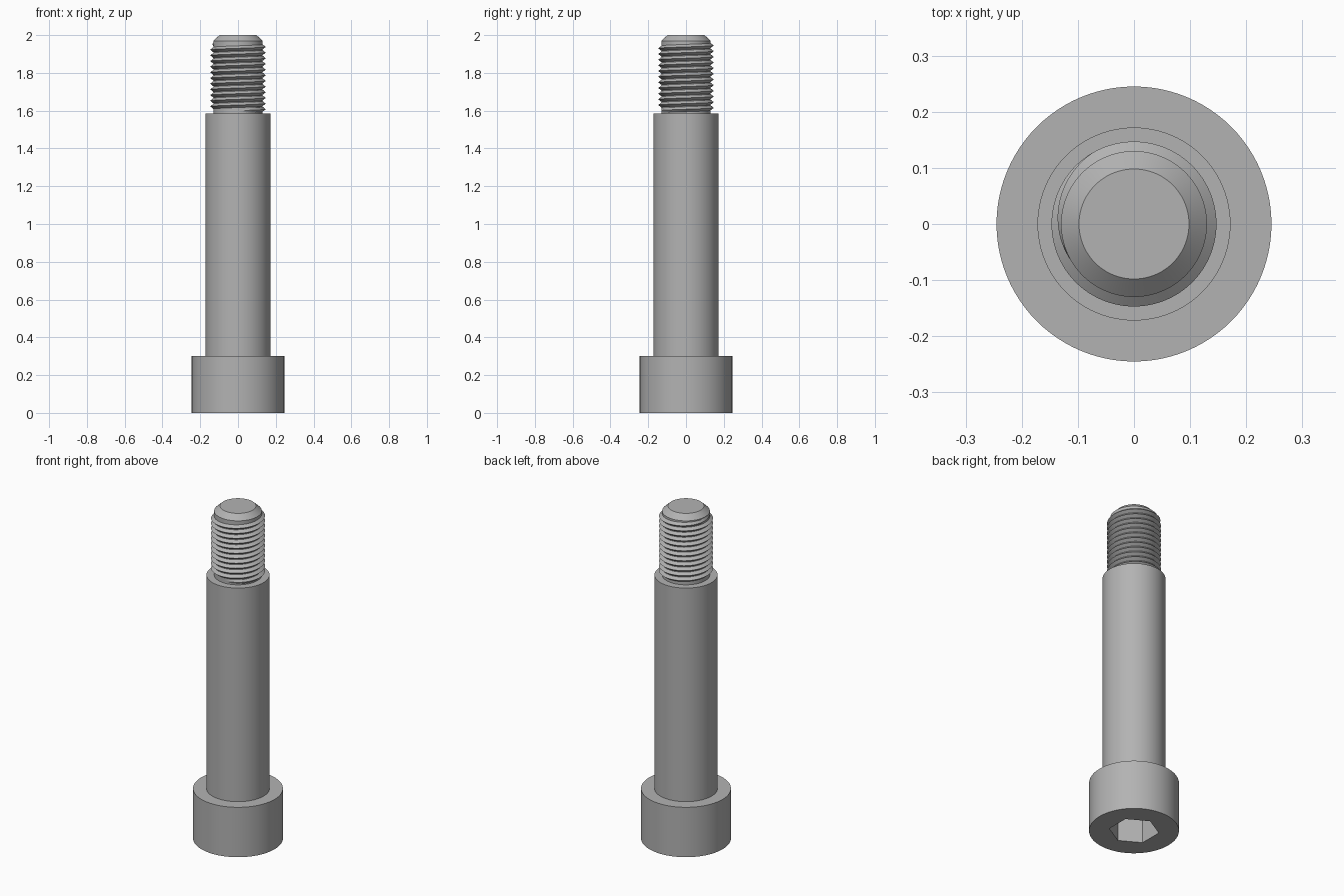
import bpy
import bmesh
from math import sin, cos, tau, pi

cube = bpy.data.objects.get("Cube")
if cube:
    bpy.data.objects.remove(cube)

SIDES = 96
ROOT, CREST = 0.13, 0.147
PITCH, THREAD_LOW, THREAD_HIGH = 0.03, 1.6, 1.955

steel = bpy.data.materials.new("grey steel")
steel.use_nodes = True
steel.diffuse_color = (0.45, 0.45, 0.45, 1)
steel.node_tree.nodes["Principled BSDF"].inputs["Base Color"].default_value = steel.diffuse_color


def make_object(name, bm):
    bmesh.ops.recalc_face_normals(bm, faces=bm.faces)
    mesh = bpy.data.meshes.new(name)
    bm.to_mesh(mesh)
    bm.free()
    mesh.materials.append(steel)
    obj = bpy.data.objects.new(name, mesh)
    bpy.context.collection.objects.link(obj)
    return obj


def shade(obj):
    bpy.ops.object.select_all(action='DESELECT')
    obj.select_set(True)
    bpy.context.view_layer.objects.active = obj
    bpy.ops.object.shade_smooth_by_angle(angle=pi / 6)


def lathe(name, profile, sides=SIDES, turn=0):
    """Closed solid from (radius, height) rings stacked bottom to top."""
    bm = bmesh.new()
    rings = [[bm.verts.new((r * cos(tau * i / sides + turn), r * sin(tau * i / sides + turn), z))
              for i in range(sides)] for r, z in profile]
    for low, high in zip(rings, rings[1:]):
        for i in range(sides):
            j = (i + 1) % sides
            bm.faces.new((low[i], low[j], high[j], high[i]))
    bm.faces.new(rings[0])
    bm.faces.new(rings[-1])
    return make_object(name, bm)


# Head, shoulder and chamfered threaded core as one turned body
body = lathe("screw_body", [(0.245, 0), (0.245, 0.3), (0.172, 0.3), (0.172, 1.585),
                            (ROOT, 1.585), (ROOT, 1.97), (0.098, 2)])

# Hexagonal drive socket cut into the underside of the head
cutter = lathe("socket_cutter", [(0.137, -0.1), (0.137, 0.16)], sides=6, turn=pi / 6)
cutter.hide_render = True
cut = body.modifiers.new("socket", 'BOOLEAN')
cut.operation = 'DIFFERENCE'
cut.solver = 'EXACT'
cut.object = cutter
bpy.context.view_layer.objects.active = body
bpy.ops.object.modifier_apply(modifier=cut.name)
bpy.data.objects.remove(cutter)
shade(body)

# Right-handed helical ridge, fading out at both ends
bm = bmesh.new()
turns = (THREAD_HIGH - THREAD_LOW) / PITCH
steps = int(turns * SIDES)
sections = []
for i in range(steps + 1):
    a = tau * i / SIDES - pi / 2
    z = THREAD_LOW + PITCH * i / SIDES
    fade = min(1, 4 * i / SIDES, 4 * (steps - i) / SIDES)
    tip = ROOT + (CREST - ROOT) * fade
    sections.append([bm.verts.new((r * cos(a), r * sin(a), z + dz))
                     for r, dz in ((ROOT - 0.002, -PITCH / 2), (tip, 0), (ROOT - 0.002, PITCH / 2))])
for p, q in zip(sections, sections[1:]):
    for k in range(2):
        bm.faces.new((p[k], q[k], q[k + 1], p[k + 1]))
bmesh.ops.remove_doubles(bm, verts=bm.verts, dist=0.0001)
thread = make_object("thread_ridge", bm)
shade(thread)
